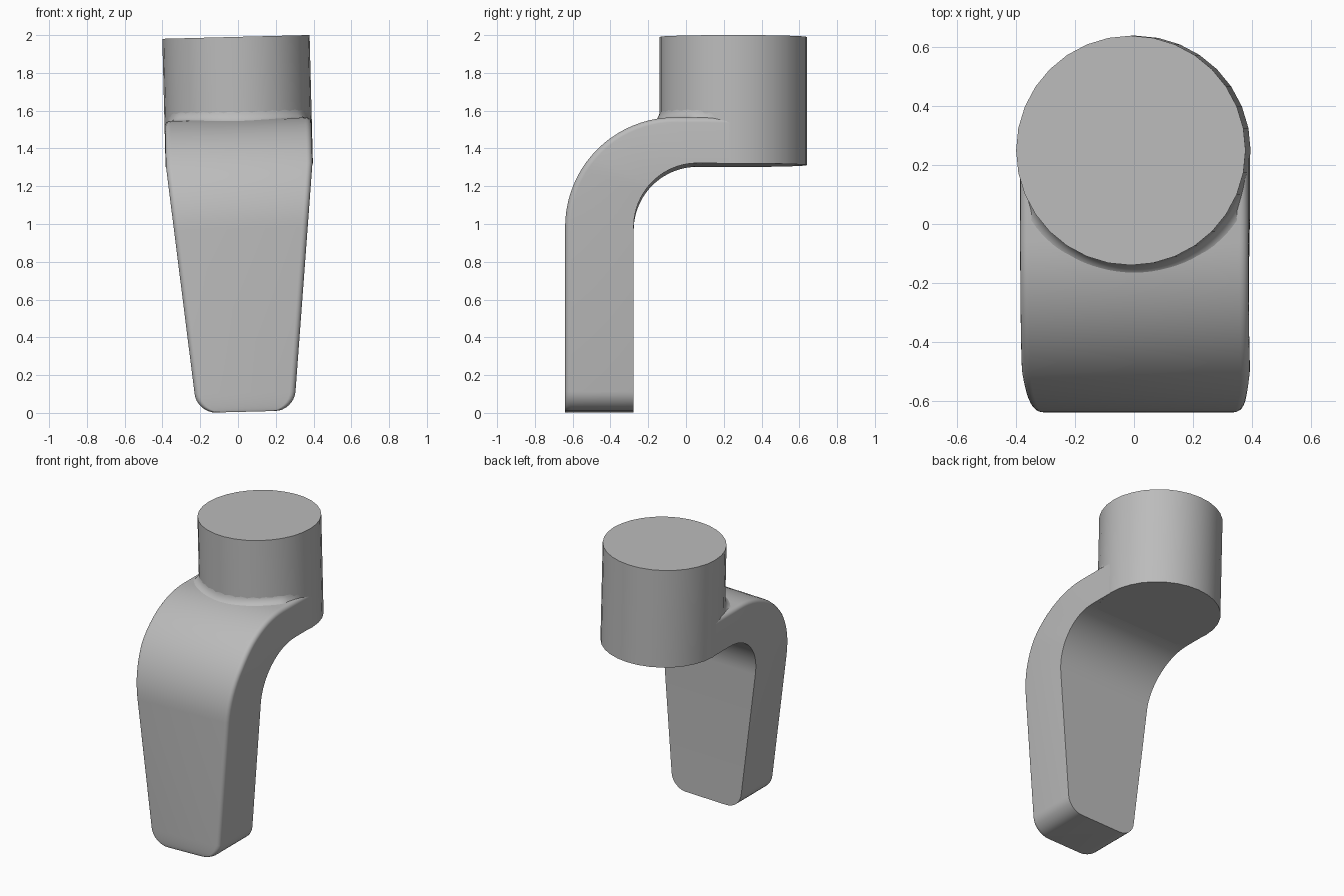
import bpy, bmesh, math
from mathutils import Matrix, Vector

if "Cube" in bpy.data.objects:
    bpy.data.objects.remove(bpy.data.objects["Cube"])

grey = bpy.data.materials.new("plain grey")
grey.use_nodes = True
colour = (0.5, 0.5, 0.5, 1)
grey.diffuse_color = colour
grey.node_tree.nodes["Principled BSDF"].inputs["Base Color"].default_value = colour

# The whole piece leans slightly sideways
LEAN = Matrix.Translation((0.04, 0, 0.006)) @ Matrix.Rotation(-0.0256, 4, 'Y')
RADIUS, CENTRE_Y = 0.39, 0.25
TOP, UNDERSIDE, STRAP_TOP = 1.985, 1.306, 1.55


def finish(bm, name, angle=40):
    bmesh.ops.recalc_face_normals(bm, faces=bm.faces)
    bm.transform(LEAN)
    mesh = bpy.data.meshes.new(name)
    bm.to_mesh(mesh)
    bm.free()
    mesh.materials.append(grey)
    obj = bpy.data.objects.new(name, mesh)
    bpy.context.collection.objects.link(obj)
    bpy.ops.object.select_all(action='DESELECT')
    obj.select_set(True)
    bpy.context.view_layer.objects.active = obj
    bpy.ops.object.shade_smooth_by_angle(angle=math.radians(angle))
    return obj


def bridge(bm, rows, closed):
    for a, b in zip(rows, rows[1:]):
        n = len(a)
        for i in range(n if closed else n - 1):
            j = (i + 1) % n
            bm.faces.new((a[i], a[j], b[j], b[i]))


# Upright cylinder
bm = bmesh.new()
bmesh.ops.create_cone(bm, cap_ends=True, segments=32, radius1=RADIUS, radius2=RADIUS,
                      depth=TOP - UNDERSIDE,
                      matrix=Matrix.Translation((0, CENTRE_Y, (TOP + UNDERSIDE) / 2)))
finish(bm, "cylinder")


# Curved tapering leg, lofted between its front and back side profiles
def half_width(z):
    width = min(0.257 + 0.1 * z, 0.388)
    r = 0.1
    if z < r:
        width -= r - math.sqrt(max(0, r * r - (r - z) ** 2))
    return width


BEND_Z, OUTER_Y, OUTER_R, INNER_Y = 0.97, -0.06, 0.58, 0.06
INNER_R = UNDERSIDE + 0.001 - BEND_Z
stations = []
for i in range(9):
    z = 0.1 * (1 - math.cos(math.pi / 2 * i / 8))
    stations.append(((OUTER_Y - OUTER_R, z), (INNER_Y - INNER_R, z)))
for i in range(21):
    a = math.pi / 2 * i / 20
    c, s = math.cos(a), math.sin(a)
    stations.append(((OUTER_Y - OUTER_R * c, BEND_Z + OUTER_R * s),
                     (INNER_Y - INNER_R * c, BEND_Z + INNER_R * s)))
stations.append(((CENTRE_Y, STRAP_TOP), (CENTRE_Y, UNDERSIDE + 0.001)))

EDGE = 0.03
bm = bmesh.new()
rings = []
for outer, inner in stations:
    outer, inner = Vector(outer), Vector(inner)
    depth = (inner - outer).length
    side = [(1, 0)]
    for k in range(6):
        a = math.pi / 2 * k / 5
        side.append((EDGE * (1 - math.sin(a)) / depth, EDGE * (1 - math.cos(a))))
    ring = []
    for sign, points in ((1, side), (-1, side[::-1])):
        for u, inset in points:
            p = outer.lerp(inner, u)
            ring.append(bm.verts.new((sign * (half_width(p.y) - inset), p.x, p.y)))
    rings.append(ring)
bridge(bm, rings, True)
bm.faces.new(rings[0])
bm.faces.new(rings[-1])
finish(bm, "leg")

# Concave fillet where the leg's top meets the cylinder
SIZE = 0.055
bm = bmesh.new()
rows = []
for i in range(41):
    a = math.radians(-80 + 4 * i)
    dx, dy = math.sin(a), -math.cos(a)
    room = 0.38 / max(abs(dx), 0.01) - RADIUS
    reach = max(0.0, min(SIZE, room))
    foot_y = CENTRE_Y + dy * (RADIUS + reach)
    drop = min(0, foot_y - OUTER_Y)
    foot_z = BEND_Z + math.sqrt(OUTER_R ** 2 - drop ** 2) - 0.004
    if room < SIZE:
        foot_z -= 0.012
    row = []
    for k in range(8):
        t = math.pi / 2 * k / 7
        d = RADIUS - 0.003 + reach * (1 - math.sin(t))
        z = foot_z + (STRAP_TOP + SIZE - foot_z) * (1 - math.cos(t))
        row.append(bm.verts.new((dx * d, CENTRE_Y + dy * d, z)))
    rows.append(row)
bridge(bm, rows, False)
fillet = finish(bm, "fillet", 60)
# An open sheet: make sure it faces outward
if sum(p.normal.z * p.area for p in fillet.data.polygons) < 0:
    fillet.data.flip_normals()
